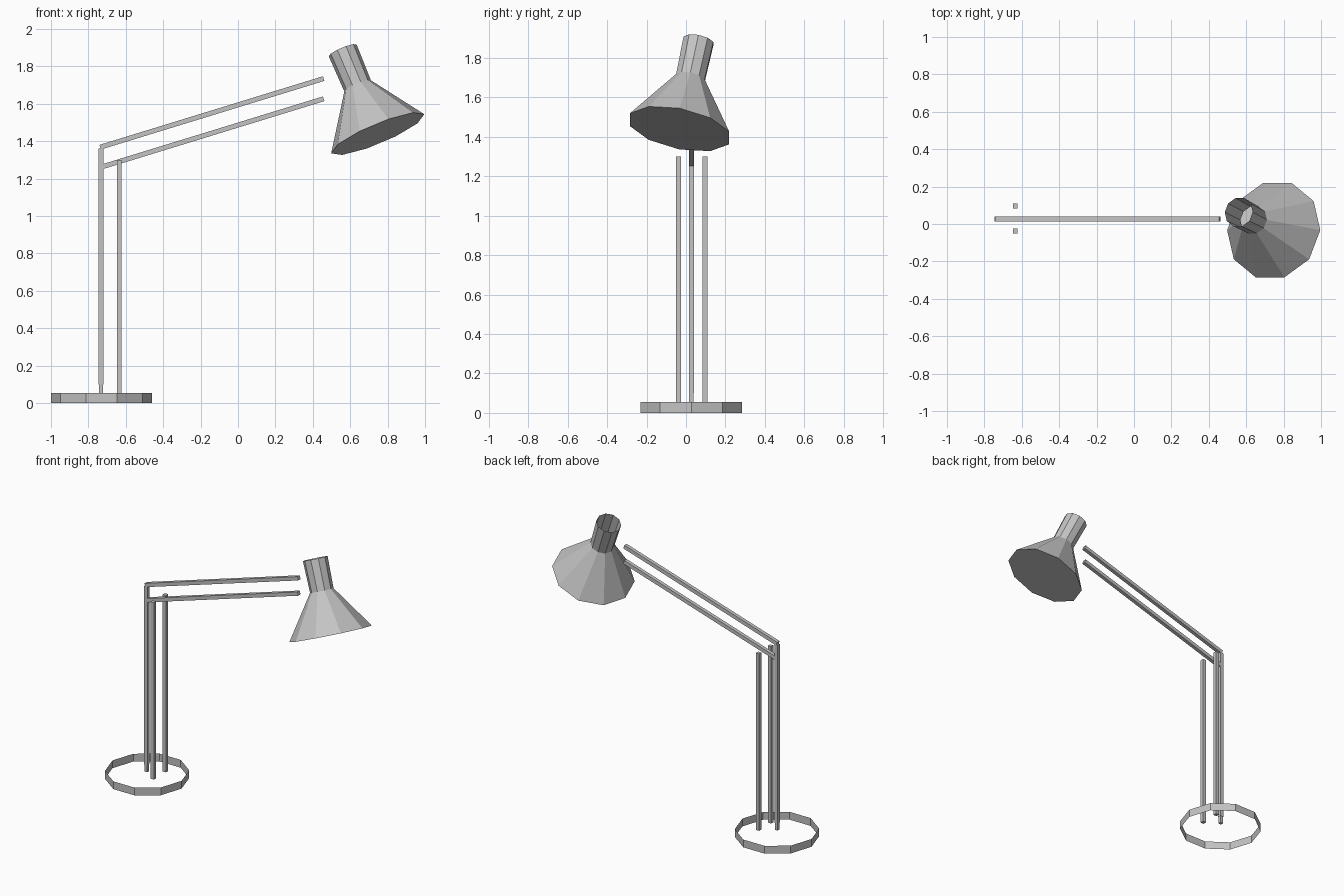
import bpy
import bmesh
import math
from mathutils import Vector, Matrix

SIDES = 10

cube = bpy.data.objects.get("Cube")
if cube:
    bpy.data.objects.remove(cube, do_unlink=True)

# Single painted-metal colour
metal = bpy.data.materials.new("grey_metal")
metal.use_nodes = True
GREY = (0.55, 0.55, 0.55, 1)
metal.diffuse_color = GREY
metal.node_tree.nodes["Principled BSDF"].inputs["Base Color"].default_value = GREY


def finish(name, bm, matrix=None):
    mesh = bpy.data.meshes.new(name)
    bm.to_mesh(mesh)
    bm.free()
    mesh.materials.append(metal)
    obj = bpy.data.objects.new(name, mesh)
    if matrix:
        obj.matrix_world = matrix
    bpy.context.collection.objects.link(obj)
    return obj


def bar(name, start, end, width=0.026):
    """Square bar running between two points in an x-z plane."""
    a, b = Vector(start), Vector(end)
    axis = (b - a).normalized()
    side = Vector((0, 1, 0))
    rot = Matrix((side.cross(axis), side, axis)).transposed().to_4x4()
    bm = bmesh.new()
    bmesh.ops.create_cube(bm, size=1)
    bmesh.ops.scale(bm, vec=(width, width, (b - a).length), verts=bm.verts)
    return finish(name, bm, Matrix.Translation((a + b) / 2) @ rot)


def lathe(name, profile, matrix, cap_start=False):
    """Faceted open shell from (radius, height) pairs."""
    bm = bmesh.new()
    rings = []
    for radius, height in profile:
        angles = [2 * math.pi * i / SIDES for i in range(SIDES)]
        rings.append([bm.verts.new((radius * math.cos(t), radius * math.sin(t), height))
                      for t in angles])
    for low, high in zip(rings, rings[1:]):
        for i in range(SIDES):
            j = (i + 1) % SIDES
            bm.faces.new((low[i], low[j], high[j], high[i]))
    if cap_start:
        bm.faces.new(rings[0][::-1])
    return finish(name, bm, matrix)


# Open base ring
lathe("base_ring", [(0.27, 0), (0.27, 0.055)], Matrix.Translation((-0.73, 0.027, 0)))

# Upright posts
MID_Y = 0.027
bar("main_post", (-0.732, MID_Y, 0.1), (-0.732, MID_Y, 1.36))
bar("post_foot", (-0.732, MID_Y, 0.05), (-0.732, MID_Y, 0.1), 0.022)
for name, y in (("right_post", -0.038), ("left_post", 0.096)):
    bar(name, (-0.635, y, 0.05), (-0.635, y, 1.3))

# Parallel sloping arms
for name, z in (("upper_arm", 1.368), ("lower_arm", 1.26)):
    bar(name, (-0.737, MID_Y, z), (0.458, MID_Y, z + 0.367))

# Tilted lamp shade: closed cone mouth, open tube at the top
mouth = Vector((0.747, -0.033, 1.44))
top = Vector((0.56, 0.063, 1.885))
axis = (top - mouth).normalized()
across = Vector((axis.z, 0, -axis.x)).normalized()
tilt = Matrix((across, axis.cross(across), axis)).transposed().to_4x4()
lathe("lamp_shade", [(0.27, 0), (0.077, 0.283), (0.081, (top - mouth).length)],
      Matrix.Translation(mouth) @ tilt, cap_start=True)
